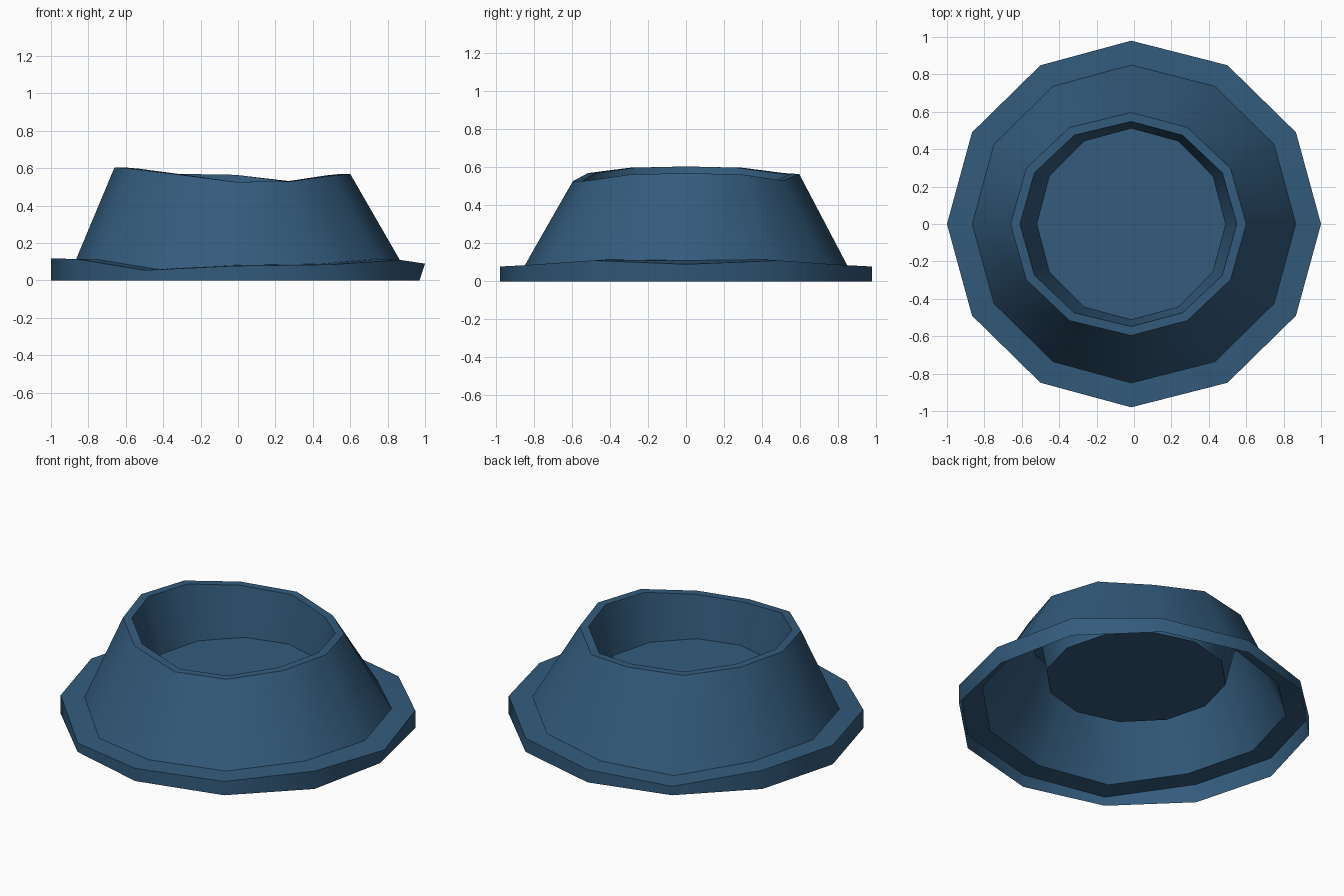
import bpy, bmesh, math

if "Cube" in bpy.data.objects:
    bpy.data.objects.remove(bpy.data.objects["Cube"])

SIDES = 12

blue = bpy.data.materials.new("slate blue")
blue.diffuse_color = (0.033, 0.105, 0.202, 1.0)
blue.use_nodes = True
blue.node_tree.nodes["Principled BSDF"].inputs["Base Color"].default_value = blue.diffuse_color

# uneven heights around each ring, every 30 degrees from +x towards +y
flange_z = [0.09, 0.11, 0.085, 0.078, 0.055, 0.115, 0.118, 0.115, 0.055, 0.078, 0.085, 0.11]
base_z = [0.11, 0.115, 0.088, 0.082, 0.06, 0.112, 0.115, 0.112, 0.06, 0.082, 0.088, 0.115]
rim_z = [0.57, 0.562, 0.53, 0.565, 0.57, 0.598, 0.605, 0.598, 0.57, 0.527, 0.53, 0.562]


def ring(bm, cx, rx, ry, heights):
    """Twelve-sided ring with a height per corner."""
    verts = []
    for i in range(SIDES):
        a = 2 * math.pi * i / SIDES
        x = cx + rx * math.cos(a)
        if i in (3, 9):
            x = -0.015
        verts.append(bm.verts.new((x, ry * math.sin(a), heights[i])))
    return verts


bm = bmesh.new()
rings = [
    ring(bm, 0.0, 1.0, 0.98, [0.0] * SIDES),        # foot of the flange (open below)
    ring(bm, 0.0, 1.0, 0.98, flange_z),             # outer flange edge
    ring(bm, 0.0, 0.865, 0.85, base_z),             # foot of the cone
    ring(bm, -0.03, 0.63, 0.596, rim_z),            # outer rim
    ring(bm, -0.03, 0.58, 0.548, rim_z),            # inner rim
    ring(bm, -0.015, 0.505, 0.512, [0.275] * SIDES),  # bowl floor edge
]
rings[0][0].co.x = 0.97  # foot is slightly undercut on the right

# walls between neighbouring rings
for low, high in zip(rings, rings[1:]):
    for i in range(SIDES):
        j = (i + 1) % SIDES
        bm.faces.new((low[i], low[j], high[j], high[i]))
# bowl floor
bm.faces.new(rings[-1])

mesh = bpy.data.meshes.new("crater_mound")
bm.to_mesh(mesh)
bm.free()
mesh.materials.append(blue)
mound = bpy.data.objects.new("crater_mound", mesh)
bpy.context.collection.objects.link(mound)

# smooth round the sides, crisp ring edges
bpy.context.view_layer.objects.active = mound
mound.select_set(True)
bpy.ops.object.shade_smooth_by_angle(angle=math.radians(40))
